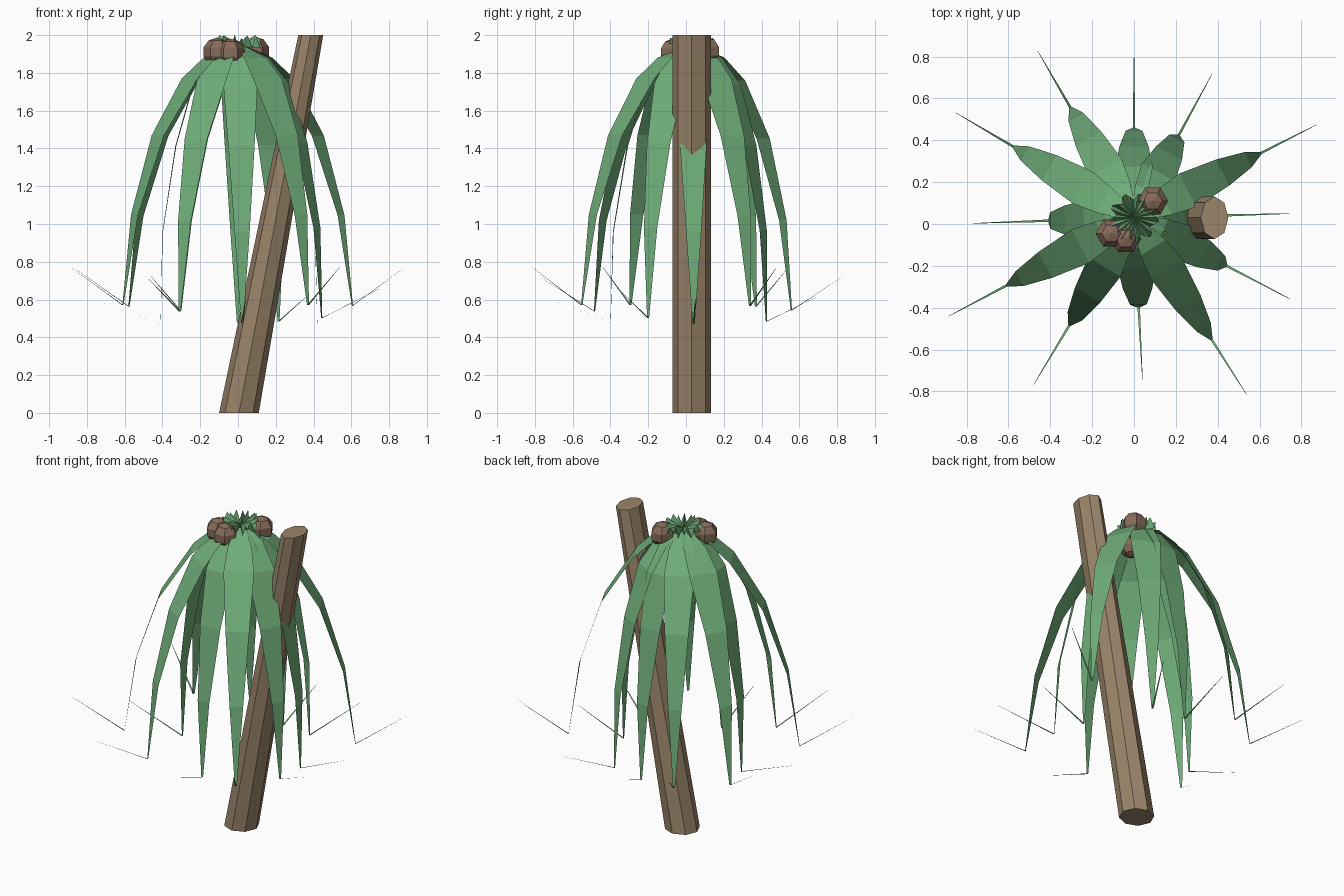
import bpy, bmesh, math
from mathutils import Matrix

if "Cube" in bpy.data.objects:
    bpy.data.objects.remove(bpy.data.objects["Cube"])

CY = 0.03  # y of trunk and crown centre

def material(name, col):
    m = bpy.data.materials.new(name)
    m.diffuse_color = (*col, 1)
    m.use_nodes = True
    m.node_tree.nodes["Principled BSDF"].inputs["Base Color"].default_value = m.diffuse_color
    return m

green = material("leaf_green", (0.16, 0.42, 0.19))
brown = material("bark_brown", (0.33, 0.235, 0.145))
husk = material("husk_brown", (0.24, 0.15, 0.10))

def make(name, bm, mat):
    me = bpy.data.meshes.new(name)
    bm.to_mesh(me)
    bm.free()
    me.materials.append(mat)
    ob = bpy.data.objects.new(name, me)
    bpy.context.collection.objects.link(ob)
    return ob

# leaning eight-sided trunk, narrowing along x toward the top
bm = bmesh.new()
rings = []
for cx, rx, z in ((0.005, 0.105, 0), (0.385, 0.066, 2)):
    rings.append([bm.verts.new((cx + rx * math.cos(k * math.pi / 4),
                                CY + 0.102 * math.sin(k * math.pi / 4), z)) for k in range(8)])
lo, hi = rings
for k in range(8):
    bm.faces.new((lo[k], lo[(k + 1) % 8], hi[(k + 1) % 8], hi[k]))
bm.faces.new(lo[::-1])
bm.faces.new(hi)
make("trunk", bm, brown)

# drooping fronds: angle, reach at the low point, reach of the needle tip
fronds = [(1.5, 0.42, 0.74), (27, 0.68, 0.98), (61.5, 0.45, 0.78), (90, 0.43, 0.78),
          (120, 0.61, 0.92), (149.5, 0.67, 0.99), (-178, 0.41, 0.77), (-152, 0.69, 1.0),
          (-121, 0.60, 0.93), (-87, 0.43, 0.78), (-57.5, 0.69, 1.0), (-27.5, 0.50, 0.84)]
WIDTHS = (0.03, 0.07, 0.09, 0.07, 0.04, 0.006, 0.001)

def frond(i, angle, knee, tip):
    t = (knee - 0.41) / 0.28
    mix = lambda a, b: a + (b - a) * t  # from short frond to long frond
    path = [(0.03, 1.94), (mix(0.14, 0.17), 1.88),
            (mix(0.24, 0.29), mix(1.73, 1.77)), (mix(0.33, 0.48), mix(1.41, 1.47)),
            (mix(0.40, 0.62), mix(0.95, 1.05)), (knee, mix(0.47, 0.57)),
            (tip, mix(0.60, 0.77))]
    bm = bmesh.new()
    rows = [[bm.verts.new((r, s * w, z)) for s in (-1, 1)] for (r, z), w in zip(path, WIDTHS)]
    for a, b in zip(rows, rows[1:]):
        bm.faces.new((a[0], b[0], b[1], a[1]))
    ob = make(f"frond_{i + 1}", bm, green)
    ob.location.y = CY
    ob.rotation_euler.z = math.radians(angle)

for i, f in enumerate(fronds):
    frond(i, *f)

# pleated tuft at the crown
bm = bmesh.new()
mid = bm.verts.new((0, CY, 1.95))
N = 36
rim = []
for k in range(N):
    a = 2 * math.pi * k / N
    r, z = ((0.115, 1.985), (0.085, 1.94), (0.10, 2.0), (0.12, 1.93))[k % 4]
    rim.append(bm.verts.new((r * math.cos(a), CY + r * math.sin(a), z)))
for k in range(N):
    bm.faces.new((mid, rim[k], rim[(k + 1) % N]))
make("crown_tuft", bm, green)

# low-poly coconuts
for i, loc in enumerate([(-0.11, -0.045, 1.91), (-0.04, -0.07, 1.905), (0.09, 0.11, 1.915)]):
    bm = bmesh.new()
    bmesh.ops.create_uvsphere(bm, u_segments=6, v_segments=5, radius=0.077,
                              matrix=Matrix.Rotation(math.radians(30), 4, 'Z'))
    ob = make(f"coconut_{i + 1}", bm, husk)
    ob.location = loc
